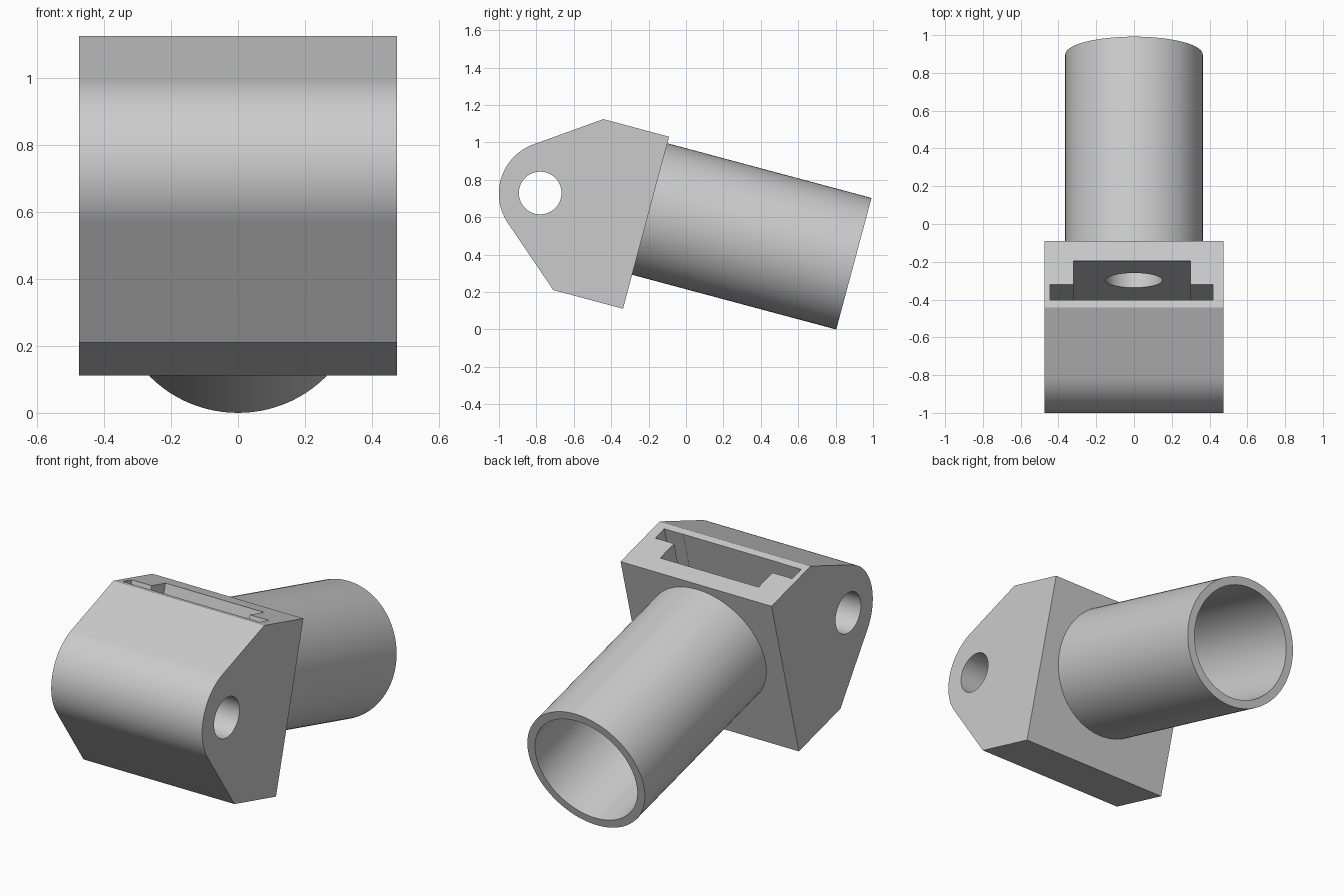
import bpy, bmesh, math
from mathutils import Matrix, Vector

if "Cube" in bpy.data.objects:
    bpy.data.objects.remove(bpy.data.objects["Cube"], do_unlink=True)

TILT = Matrix.Rotation(math.radians(-15), 4, 'X')
AXIS_Z = 0.572           # tube axis height before tilting
BACK, TOP, BOTTOM = -0.354, 0.972, 0.02
HALF = 0.475

grey = bpy.data.materials.new("grey_plastic")
grey.use_nodes = True
grey.diffuse_color = (0.6, 0.6, 0.6, 1)
grey.node_tree.nodes["Principled BSDF"].inputs["Base Color"].default_value = (0.6, 0.6, 0.6, 1)


def finish(name, bm):
    bmesh.ops.recalc_face_normals(bm, faces=bm.faces)
    mesh = bpy.data.meshes.new(name)
    bm.to_mesh(mesh)
    bm.free()
    mesh.materials.append(grey)
    ob = bpy.data.objects.new(name, mesh)
    bpy.context.collection.objects.link(ob)
    return ob


def prism(name, profile, x0, x1):
    """Extrude a (y, z) outline along x."""
    bm = bmesh.new()
    face = bm.faces.new([bm.verts.new((x0, y, z)) for y, z in profile])
    new = bmesh.ops.extrude_face_region(bm, geom=[face])["geom"]
    bmesh.ops.translate(bm, vec=(x1 - x0, 0, 0),
                        verts=[v for v in new if isinstance(v, bmesh.types.BMVert)])
    return finish(name, bm)


def box(name, x0, x1, y0, y1, z0, z1):
    return prism(name, [(y0, z0), (y1, z0), (y1, z1), (y0, z1)], x0, x1)


def cylinder(name, radius, length, centre, axis, sides=96):
    bm = bmesh.new()
    bmesh.ops.create_cone(bm, cap_ends=True, segments=sides, radius1=radius,
                          radius2=radius, depth=length,
                          matrix=Matrix.Translation(centre) @ Matrix.Rotation(math.pi / 2, 4, axis))
    return finish(name, bm)


def cut(target, cutter):
    cutter.hide_render = True
    mod = target.modifiers.new("cut", 'BOOLEAN')
    mod.operation, mod.solver, mod.object = 'DIFFERENCE', 'EXACT', cutter
    bpy.context.view_layer.objects.active = target
    bpy.ops.object.modifier_apply(modifier=mod.name)
    bpy.data.objects.remove(cutter, do_unlink=True)


# Body outline: square back, rounded nose with tangent flanks
nose, nose_r = Vector((-0.884, 0.515)), 0.28
top_corner, low_corner = Vector((-0.718, TOP)), Vector((-0.74, BOTTOM))


def tangent_angle(corner, side):
    d = corner - nose
    return math.atan2(d.y, d.x) + side * math.acos(nose_r / d.length)


start = tangent_angle(top_corner, 1)
end = tangent_angle(low_corner, -1) % math.tau
steps = 40
arc = [(nose.x + nose_r * math.cos(a), nose.y + nose_r * math.sin(a))
       for a in (start + (end - start) * i / steps for i in range(steps + 1))]
outline = [(BACK, TOP), tuple(top_corner)] + arc + [tuple(low_corner), (BACK, BOTTOM)]
body = prism("clamp_body", outline, -HALF, HALF)

# Pivot hole, stepped slot with front pocket, and passage into the tube
cut(body, cylinder("pivot_cutter", 0.114, 2, (0, -0.942, 0.503), 'Y'))
cut(body, box("slot_wide_cutter", -0.444, 0.418, -0.676, -0.592, 0.14, 1.2))
cut(body, box("slot_deep_cutter", -0.32, 0.299, -0.677, -0.462, 0.139, 1.21))
cut(body, box("slot_pocket_cutter", -0.319, 0.298, -0.72, -0.65, 0.138, 0.754))
cut(body, cylinder("passage_cutter", 0.15, 0.3, (0, -0.4, AXIS_Z), 'X'))

# Open tube
tube_end = 0.776
length = tube_end - BACK
tube = cylinder("tube", 0.364, length, (0, (tube_end + BACK) / 2, AXIS_Z), 'X')
cut(tube, cylinder("bore_cutter", 0.317, length + 0.2, (0, (tube_end + BACK) / 2, AXIS_Z), 'X'))

# Tilt and shade
for ob in (body, tube):
    ob.data.transform(TILT)
    bpy.ops.object.select_all(action='DESELECT')
    ob.select_set(True)
    bpy.context.view_layer.objects.active = ob
    bpy.ops.object.shade_smooth_by_angle(angle=math.radians(15))
